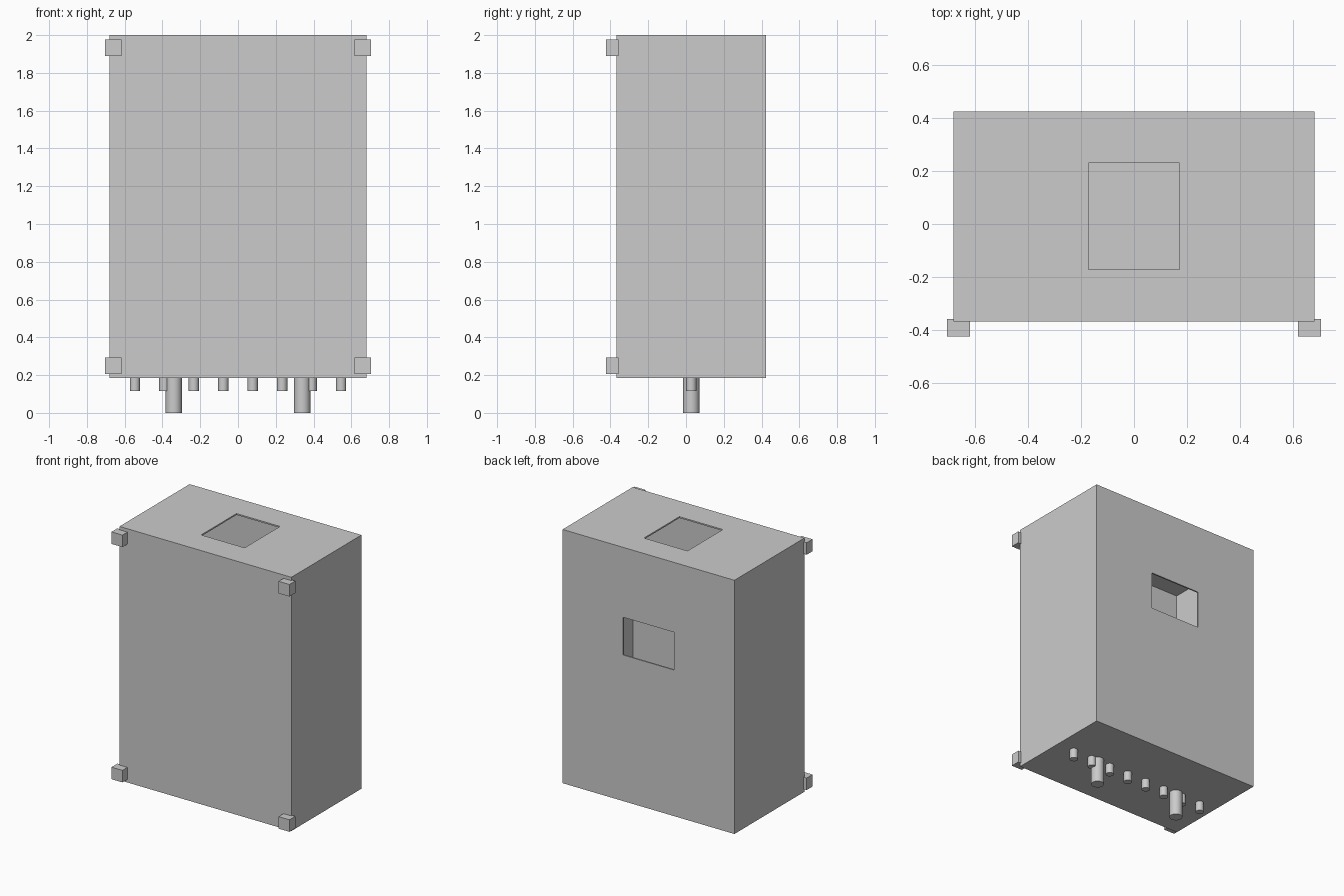
import bpy
from mathutils import Vector

if "Cube" in bpy.data.objects:
    bpy.data.objects.remove(bpy.data.objects["Cube"])


def box(name, lo, hi):
    lo, hi = Vector(lo), Vector(hi)
    bpy.ops.mesh.primitive_cube_add(size=1, location=(lo + hi) / 2)
    ob = bpy.context.object
    ob.name = name
    ob.scale = hi - lo
    bpy.ops.object.transform_apply(location=False, rotation=False, scale=True)
    return ob


def cut(target, cutter):
    cutter.hide_render = True
    mod = target.modifiers.new("cut", 'BOOLEAN')
    mod.operation, mod.solver, mod.object = 'DIFFERENCE', 'EXACT', cutter
    bpy.context.view_layer.objects.active = target
    bpy.ops.object.modifier_apply(modifier=mod.name)
    bpy.data.objects.remove(cutter)


def pipe(name, x, r, z0, z1):
    bpy.ops.mesh.primitive_cylinder_add(vertices=32, radius=r, depth=z1 - z0,
                                        location=(x, PIPE_Y, (z0 + z1) / 2))
    bpy.context.object.name = name
    bpy.ops.object.shade_smooth_by_angle()


W, FRONT, BACK, BOTTOM, TOP = 0.68, -0.368, 0.424, 0.185, 2.0
T = 0.01          # sheet thickness
PIPE_Y = 0.028

# Hollow sheet-metal cabinet with openings in the roof and the back
body = box("cabinet", (-W, FRONT, BOTTOM), (W, BACK, TOP))
cut(body, box("cavity", (-W + T, FRONT + T, BOTTOM + T), (W - T, BACK - T, TOP - T)))
cut(body, box("roof_hole", (-0.172, -0.171, TOP - 0.1), (0.172, 0.229, TOP + 0.1)))
cut(body, box("back_hole", (-0.2, BACK - 0.1, 1.23), (0.2, BACK + 0.1, 1.5)))

# Corner latches on the front
for side in (-1, 1):
    for level, z in (("lower", 0.207), ("upper", 1.89)):
        xs = sorted((side * 0.618, side * 0.704))
        box(f"{level}_latch", (xs[0], -0.424, z), (xs[1], -0.358, z + 0.086))

# Row of small pipe stubs under the floor
for i in range(8):
    pipe("small_pipe", (i - 3.5) * 0.156, 0.027, 0.115, BOTTOM + T + 0.005)

# Two large pipes that reach the ground
for side in (-1, 1):
    pipe("large_pipe", side * 0.34, 0.043, 0.0, BOTTOM + T + 0.005)
